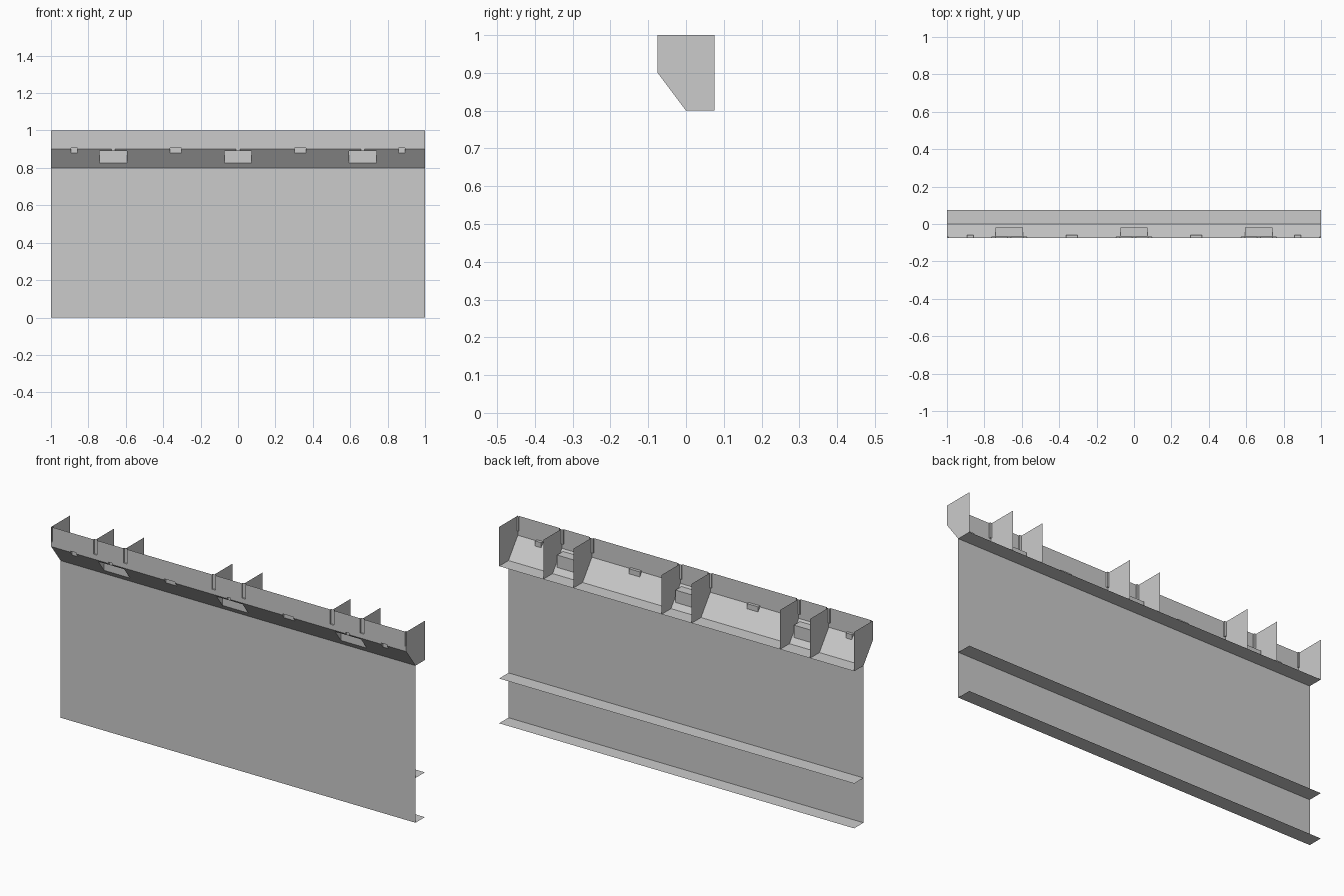
import bpy

if "Cube" in bpy.data.objects:
    bpy.data.objects.remove(bpy.data.objects["Cube"])

FRONT, BEND, FLOOR = -0.075, 0.9, 0.8
TAIL = [(0, FLOOR), (0.075, FLOOR)]
CORNER = (FRONT, BEND)

# tray cross-sections (y, z), top edge to rear lip
PLAIN = [(FRONT, 1), CORNER] + TAIL
SLOT = [(-0.068, 1), (-0.068, 0.925), (FRONT, 0.925), CORNER] + TAIL
NOTCH = [(FRONT, 1), (FRONT, 0.906), (-0.06, 0.906), (-0.06, 0.88)] + TAIL
POCKET = [(FRONT, 1), CORNER, (-0.0675, 0.89), (-0.02, 0.89), (-0.02, 0.827)] + TAIL
TAB = [(FRONT, 1), (FRONT, 0.907), (-0.0672, 0.907), (-0.0672, 0.89),
       (-0.02, 0.89), (-0.02, 0.827)] + TAIL

# side walls closing each recess
SLOT_SIDE = [(FRONT, 1), (-0.068, 1), (-0.068, 0.925), (FRONT, 0.925)]
NOTCH_SIDE = [(FRONT, 0.906), (-0.06, 0.906), (-0.06, 0.88), CORNER]
POCKET_SIDE = [(-0.0675, 0.89), (-0.02, 0.89), (-0.02, 0.827)]
TAB_SIDE = [(FRONT, 0.907), (-0.0672, 0.907), (-0.0672, 0.89), CORNER]


def make(name, faces):
    verts, polys = [], []
    for f in faces:
        polys.append(range(len(verts), len(verts) + len(f)))
        verts += f
    me = bpy.data.meshes.new(name)
    me.from_pydata(verts, [], [list(p) for p in polys])
    ob = bpy.data.objects.new(name, me)
    bpy.context.collection.objects.link(ob)
    return ob


def sweep(prof, x0, x1):
    return [[(x0, *a), (x0, *b), (x1, *b), (x1, *a)] for a, b in zip(prof, prof[1:])]


def side(poly, x, flip=False):
    pts = [(x, y, z) for y, z in poly]
    return pts[::-1] if flip else pts


# recesses along the tray: (x0, x1, profile, side polygon)
spans = [(-1, -0.992, SLOT, SLOT_SIDE), (0.992, 1, SLOT, SLOT_SIDE)]
dividers_x = [-1, 1]
for c in (-0.667, 0, 0.667):
    for s in (-1, 1):
        d = c + s * 0.0845
        dividers_x.append(d)
        spans.append((d - 0.0105, d + 0.0105, SLOT, SLOT_SIDE))
        a, b = sorted((c + s * 0.01, c + s * 0.073))
        spans.append((a, b, POCKET, None))
    spans.append((c - 0.01, c + 0.01, TAB, TAB_SIDE))
for c, w in ((-0.875, 0.017), (-0.333, 0.031), (0.333, 0.031), (0.875, 0.017)):
    spans.append((c - w, c + w, NOTCH, NOTCH_SIDE))
spans.sort(key=lambda s: s[0])

# folded front tray with slots, notches and pockets
faces, x = [], -1
for x0, x1, prof, cap in spans:
    if x0 - x > 1e-5:
        faces += sweep(PLAIN, x, x0)
    faces += sweep(prof, x0, x1)
    if cap:
        faces += [side(cap, x0), side(cap, x1, True)]
    x = x1
for c in (-0.667, 0, 0.667):
    faces += [side(POCKET_SIDE, c - 0.073), side(POCKET_SIDE, c + 0.073, True)]
make("front_tray", faces)

# upright dividers and end plates
make("dividers", [side(SLOT + [(0.075, 1)], d, d < 0) for d in dividers_x])

# main back panel
make("main_panel", sweep([(0, FLOOR), (0, 0)], -1, 1))

# rear ledges
for name, z in (("middle_ledge", 0.228), ("bottom_ledge", 0.0)):
    make(name, sweep([(0, z), (0.075, z)], -1, 1))
